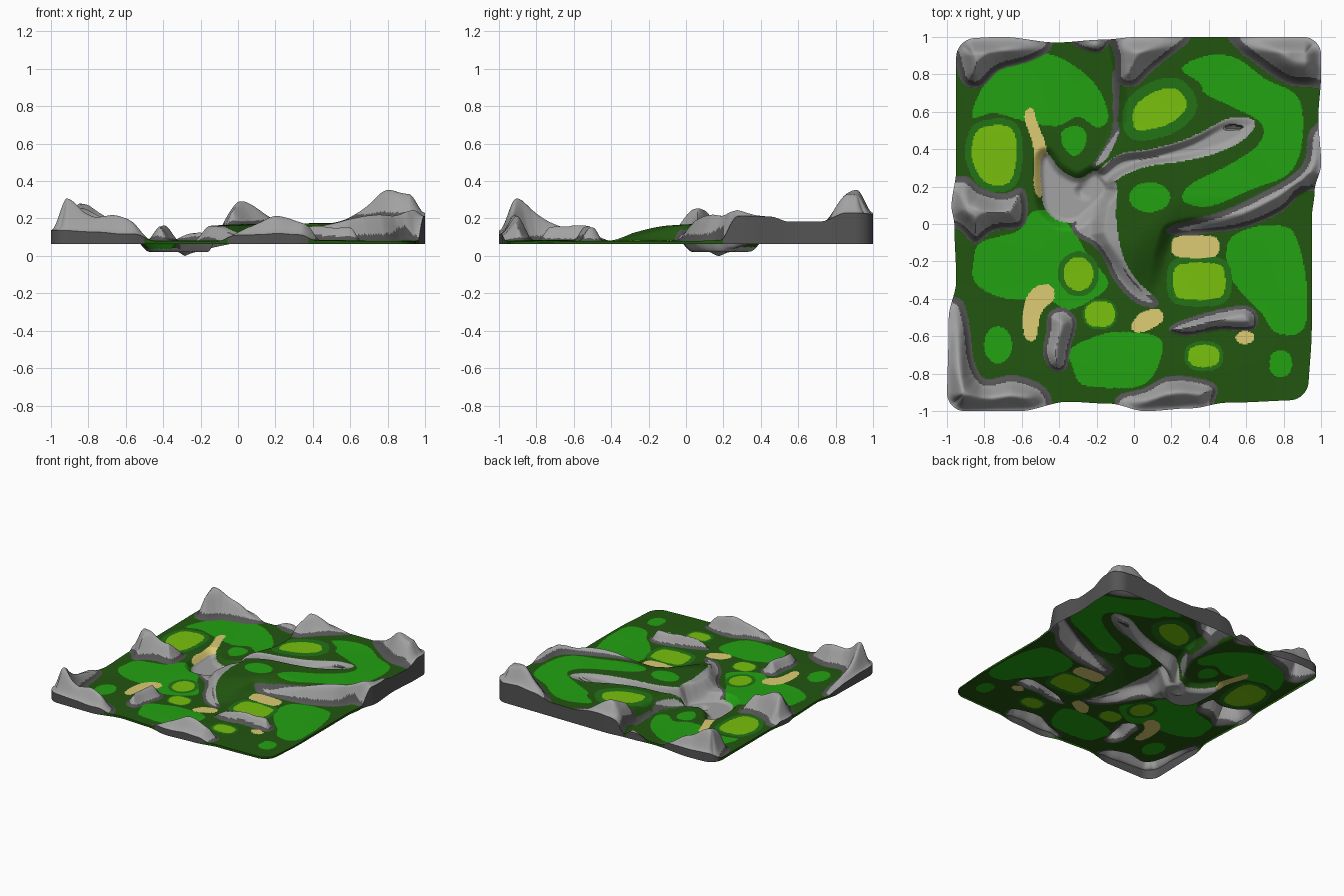
import bpy, bmesh, math
from mathutils import Vector, noise

if "Cube" in bpy.data.objects:
    bpy.data.objects.remove(bpy.data.objects["Cube"])

N = 290  # grid cells per side


def material(name, r, g, b):
    m = bpy.data.materials.new(name)
    m.diffuse_color = (r, g, b, 1)
    m.use_nodes = True
    m.node_tree.nodes["Principled BSDF"].inputs["Base Color"].default_value = m.diffuse_color
    return m


MATS = [material("dark green", .016, .092, .005), material("grass green", .016, .36, .006),
        material("mid green", .016, .17, .008), material("lime green", .19, .53, .004),
        material("sand", .72, .60, .17), material("dark grey", .09, .088, .09),
        material("light grey", .36, .36, .36)]
ROUGH, GRASS, RING, LIME, SAND, DARK, LIGHT = range(7)


def step(t):
    t = min(1, max(0, t))
    return t * t * (3 - 2 * t)


def knots(pts, t):
    """Smooth interpolation through (position, value) pairs."""
    for (a, va), (b, vb) in zip(pts, pts[1:]):
        if t <= b:
            return va + (vb - va) * step((t - a) / (b - a))
    return pts[-1][1]


# Wavy outer border of the land
WEST = [(-1, -1), (-.5, -.99), (-.3, -.95), (0, -.96), (.1, -.975), (.3, -.95), (.7, -.95), (1, -.95)]
EAST = [(-1, .93), (-.6, .95), (0, .95), (.15, .965), (.3, 1), (.55, .985), (.8, 1), (1, 1)]
SOUTH = [(-1, -1), (-.6, -1), (-.33, -.95), (-.1, -.96), (.1, -1), (.35, -.985), (.55, -.955), (1, -.94)]
NORTH = [(-1, .99), (-.75, 1), (-.45, .97), (-.2, .985), (0, 1), (1, 1)]

# Grid of points, with rounded corners
P, edge_fall = [], []
R = .1
for j in range(N + 1):
    for i in range(N + 1):
        u, v = 2 * i / N - 1, 2 * j / N - 1
        edge_fall.append(.3 + .7 * step((1 - abs(u)) / .09) * step((1 - abs(v)) / .09))
        a, b = (abs(u) - 1 + R) / R, (abs(v) - 1 + R) / R
        if a > 0 and b > 0:
            k = max(a, b) / math.hypot(a, b)
            u = math.copysign(1 - R + R * a * k, u)
            v = math.copysign(1 - R + R * b * k, v)
        w, e, s, n = knots(WEST, v), knots(EAST, v), knots(SOUTH, u), knots(NORTH, u)
        P.append((w + (e - w) * (u + 1) / 2, s + (n - s) * (v + 1) / 2))
Z = [.08 + .008 * noise.noise(Vector((x * 2, y * 2, 3))) for x, y in P]
C = [ROUGH] * len(P)


def smooth_loop(pts, sub=4):
    """Closed Catmull-Rom curve through the points."""
    out, n = [], len(pts)
    for i in range(n):
        a, b, c, d = (Vector(pts[(i + k) % n]) for k in (-1, 0, 1, 2))
        for s in range(sub):
            t = s / sub
            out.append((2 * b + (c - a) * t + (2 * a - 5 * b + 4 * c - d) * t * t
                        + (3 * b - a - 3 * c + d) * t ** 3) / 2)
    return [(p.x, p.y) for p in out]


def oval(cx, cy, rx, ry, power=1.0):
    f = lambda c: math.copysign(abs(c) ** power, c)
    return [(cx + rx * f(math.cos(k * math.pi / 6)), cy + ry * f(math.sin(k * math.pi / 6)))
            for k in range(12)]


def field(pts, margin=0.0, sub=4):
    """Yield (index, x, y, signed distance) for grid points near a smooth outline."""
    loop = smooth_loop(pts, sub)
    segs = [(a[0], a[1], b[0] - a[0], b[1] - a[1]) for a, b in zip(loop, loop[1:] + loop[:1])]
    segs = [(ax, ay, dx, dy, dx * dx + dy * dy + 1e-12) for ax, ay, dx, dy in segs]
    x0, x1 = min(p[0] for p in loop) - margin, max(p[0] for p in loop) + margin
    y0, y1 = min(p[1] for p in loop) - margin, max(p[1] for p in loop) + margin
    for k, (x, y) in enumerate(P):
        if x0 < x < x1 and y0 < y < y1:
            best, inside = 9, False
            for ax, ay, dx, dy, l2 in segs:
                px, py = x - ax, y - ay
                t = (px * dx + py * dy) / l2
                t = 0 if t < 0 else 1 if t > 1 else t
                qx, qy = px - t * dx, py - t * dy
                d = qx * qx + qy * qy
                if d < best:
                    best = d
                if (ay > y) != (ay + dy > y) and px < dx * py / dy:
                    inside = not inside
            yield k, x, y, (-1 if inside else 1) * math.sqrt(best)


def paint(color, pts, ring=0.0):
    for k, x, y, d in field(pts, ring):
        if d < 0:
            C[k] = color
        elif d < ring:
            C[k] = RING


def rock(pts, height, peak, fall, inset=.035, width=.12):
    """Raised stone with a dark foot and light top."""
    for k, x, y, d in field(pts):
        if d < 0:
            r = math.hypot(x - peak[0], y - peak[1])
            bump = 1 + .22 * noise.noise(Vector((x * 7, y * 7, 1)))
            Z[k] += height * max(.12, 1 - fall * r) * step(-d / width) * edge_fall[k] * bump
            C[k] = LIGHT if -d > inset else DARK


# Raised plateau in the north east, sloping down to the south
for k, x, y, d in field([(-.12, 1.2), (-.12, .8), (-.12, .55), (-.22, .3), (-.22, .1), (-.24, -.06), (-.15, -.22),
                         (-.02, -.4), (.1, -.46), (.17, -.3), (.22, -.07), (.4, -.05), (.6, -.02), (.8, .08),
                         (.95, .19), (1.2, .22), (1.25, .7), (1.2, 1.2), (.5, 1.25)], sub=2):
    if d < 0:
        ramp = step((y + .52 - .9 * min(.25, max(0, x))) / .45)
        Z[k] += (.085 + .02 * x) * ramp * step(-d / .09)

# Grass areas
paint(GRASS, [(-.87, .57), (-.8, .75), (-.68, .87), (-.5, .91), (-.35, .86), (-.2, .73), (-.14, .57),
              (-.2, .51), (-.3, .57), (-.42, .52), (-.6, .55), (-.75, .59)])
paint(GRASS, [(-.38, .5), (-.3, .52), (-.26, .48), (-.27, .4), (-.33, .36), (-.39, .43)])
paint(GRASS, [(-.82, -.1), (-.62, -.04), (-.55, .06), (-.42, .06), (-.32, -.05), (-.25, -.17), (-.14, -.32),
              (-.25, -.42), (-.36, -.46), (-.47, -.41), (-.7, -.4), (-.85, -.32), (-.86, -.2)])
paint(GRASS, [(.25, .83), (.4, .9), (.55, .88), (.7, .77), (.86, .69), (.9, .55), (.88, .36), (.8, .25),
              (.62, .18), (.4, .09), (.26, .12), (.3, .21), (.5, .31), (.66, .42), (.68, .53), (.55, .61),
              (.38, .69), (.35, .75)])
paint(GRASS, oval(.08, .14, .11, .08))
paint(GRASS, [(.5, -.1), (.6, -.03), (.75, -.01), (.85, -.05), (.91, -.25), (.92, -.5), (.87, -.59),
              (.75, -.58), (.68, -.48), (.57, -.37), (.5, -.25)])
paint(GRASS, [(-.35, -.68), (-.25, -.62), (-.1, -.58), (.13, -.61), (.13, -.75), (.05, -.86), (-.1, -.88),
              (-.28, -.86), (-.33, -.77)])
paint(GRASS, oval(-.73, -.65, .075, .1))
paint(GRASS, oval(.78, -.75, .06, .07, .8))

# Lime lawns with a mid green ring
paint(LIME, [(-.85, .48), (-.78, .52), (-.66, .51), (-.63, .38), (-.67, .22), (-.8, .22), (-.87, .35)], .035)
paint(LIME, [(0, .51), (0, .62), (.1, .7), (.22, .72), (.28, .63), (.2, .54), (.07, .5)], .055)
paint(LIME, oval(.345, -.31, .14, .1, .55), .035)
paint(LIME, oval(-.3, -.27, .08, .09), .03)
paint(LIME, oval(-.185, -.485, .08, .07, .85), .012)
paint(LIME, oval(.37, -.71, .085, .06, .8), .02)

# Sand pits
paint(SAND, [(-.59, .57), (-.55, .62), (-.52, .54), (-.47, .4), (-.46, .25), (-.5, .14), (-.54, .2), (-.54, .4)])
paint(SAND, [(-.59, -.6), (-.59, -.43), (-.53, -.34), (-.45, -.33), (-.43, -.4), (-.5, -.48), (-.53, -.62)])
paint(SAND, oval(.325, -.125, .13, .06, .6))
paint(SAND, [(-.02, -.56), (.03, -.48), (.13, -.46), (.15, -.52), (.05, -.58)])
paint(SAND, oval(.59, -.61, .05, .035))

# Cliff faces: curved south arm and thin north ridge
for k, x, y, d in field([(-.33, .02), (-.2, .15), (-.1, .22), (-.1, .05), (-.07, -.15), (0, -.29), (.12, -.41),
                         (.1, -.45), (0, -.42), (-.1, -.32), (-.16, -.2), (-.22, -.12), (-.32, -.06)]):
    if d < 0:
        C[k] = DARK if -d < .025 and (x + .25 < -.8 * y or y < -.38) else LIGHT
paint(DARK, [(-.12, .8), (-.08, .78), (-.09, .55), (-.08, .48), (-.15, .35), (-.23, .3), (-.13, .47), (-.115, .6)])
paint(LIGHT, [(-.08, .5), (-.14, .36), (-.21, .31), (-.13, .44)])

# Pond basin
for k, x, y, d in field([(-.5, .34), (-.46, .37), (-.4, .29), (-.3, .24), (-.2, .28), (-.13, .18), (-.25, .05),
                         (-.31, .01), (-.4, .01), (-.48, .08), (-.5, .2)], .05):
    t = step((.045 - d) / .075)
    Z[k] += (.022 - Z[k]) * t
    if d < 0:
        C[k] = LIGHT

# River bed descending to the pond
for k, x, y, d in field([(.64, .55), (.5, .56), (.3, .46), (.1, .4), (-.08, .37), (-.2, .28), (-.32, .2), (-.3, .13),
                         (-.2, .12), (-.1, .23), (.05, .3), (.25, .33), (.45, .38), (.6, .46)]):
    if d < 0:
        target = .17 * min(1, max(0, (x + .28) / .88)) ** .75
        Z[k] += (min(target, Z[k]) - Z[k]) * step(-d / .045)
        C[k] = DARK if -d < .01 and y < .2 + .35 * x and x > 0 else LIGHT
# Small spring hollow at the river head
for k, x, y, d in field(oval(.53, .515, .05, .014)):
    if d < 0:
        Z[k] -= .015
        C[k] = DARK

# Rocks along the border
rock([(-1.1, -.45), (-.94, -.4), (-.885, -.53), (-.86, -.72), (-.8, -.83), (-.65, -.81), (-.5, -.86),
      (-.44, -.96), (-.5, -1.1), (-1.1, -1.1)], .195, (-.92, -.9), 1.0)
rock([(-1.05, 1.1), (-.97, .9), (-.92, .75), (-.82, .73), (-.72, .82), (-.55, .87), (-.44, .95), (-.5, 1.1)],
     .2, (-.87, .88), .9)
rock([(-.38, .99), (-.25, .92), (-.16, .93), (-.12, 1.05), (-.35, 1.07)], .16, (-.24, .97), .5, .02, .07)
rock([(-.14, 1.1), (-.11, .9), (-.1, .76), (0, .73), (.1, .82), (.2, .9), (.3, .99), (.25, 1.1)],
     .115, (.03, .92), .8)
rock([(.48, 1.1), (.52, .96), (.65, .85), (.8, .75), (.93, .73), (1.1, .74), (1.1, 1.1)],
     .165, (.83, .9), .6, .05, .14)
rock([(1.08, .57), (.94, .5), (.91, .34), (.83, .25), (.65, .15), (.45, .06), (.2, -.01), (.19, -.06), (.35, -.06),
      (.6, -.02), (.8, .07), (.9, .17), (1.08, .2)], .09, (.98, .34), 1.2, .03, .07)
rock([(-1.02, .22), (-.9, .25), (-.82, .19), (-.7, .16), (-.6, .19), (-.57, .08), (-.6, -.02), (-.75, -.04),
      (-.85, -.11), (-.93, -.04), (-1.02, .03)], .175, (-.83, .07), .8)

# Inland and southern rocks
rock([(-.46, -.48), (-.38, -.45), (-.31, -.52), (-.34, -.66), (-.37, -.78), (-.45, -.78), (-.49, -.69), (-.47, -.57)],
     .09, (-.4, -.6), .8, .022, .08)
rock([(-.1, -.93), (.05, -.88), (.17, -.82), (.3, -.82), (.43, -.86), (.43, -.94), (.35, -1.08), (-.05, -1.08)],
     .125, (.2, -.91), .9, .025, .09)
rock([(.18, -.57), (.25, -.52), (.45, -.46), (.6, -.44), (.66, -.5), (.63, -.57), (.45, -.57), (.28, -.6)],
     .085, (.45, -.52), .8, .02, .06)

# Build the land sheet, then drop walls from its border
low = min(Z)
bm = bmesh.new()
verts = [bm.verts.new((x, y, z - low)) for (x, y), z in zip(P, Z)]
for j in range(N):
    for i in range(N):
        k = j * (N + 1) + i
        f = bm.faces.new((verts[k], verts[k + 1], verts[k + N + 2], verts[k + N + 1]))
        f.material_index = C[k]
border = [e for e in bm.edges if e.is_boundary]
top = {v: v.co.z for e in border for v in e.verts}
res = bmesh.ops.extrude_edge_only(bm, edges=border)["geom"]
for g in res:
    if isinstance(g, bmesh.types.BMVert):
        g.co.z = min(g.co.z, .063)
for g in res:
    if isinstance(g, bmesh.types.BMFace):
        g.material_index = DARK if max(v.co.z for v in g.verts) > .1 else ROUGH
bmesh.ops.recalc_face_normals(bm, faces=bm.faces)
if verts[N * (N + 2) // 2].normal.z < 0:
    bmesh.ops.reverse_faces(bm, faces=bm.faces)
mesh = bpy.data.meshes.new("terrain")
bm.to_mesh(mesh)
bm.free()
for m in MATS:
    mesh.materials.append(m)
land = bpy.data.objects.new("terrain", mesh)
bpy.context.collection.objects.link(land)
bpy.context.view_layer.objects.active = land
land.select_set(True)
bpy.ops.object.shade_smooth_by_angle(angle=math.radians(50))
